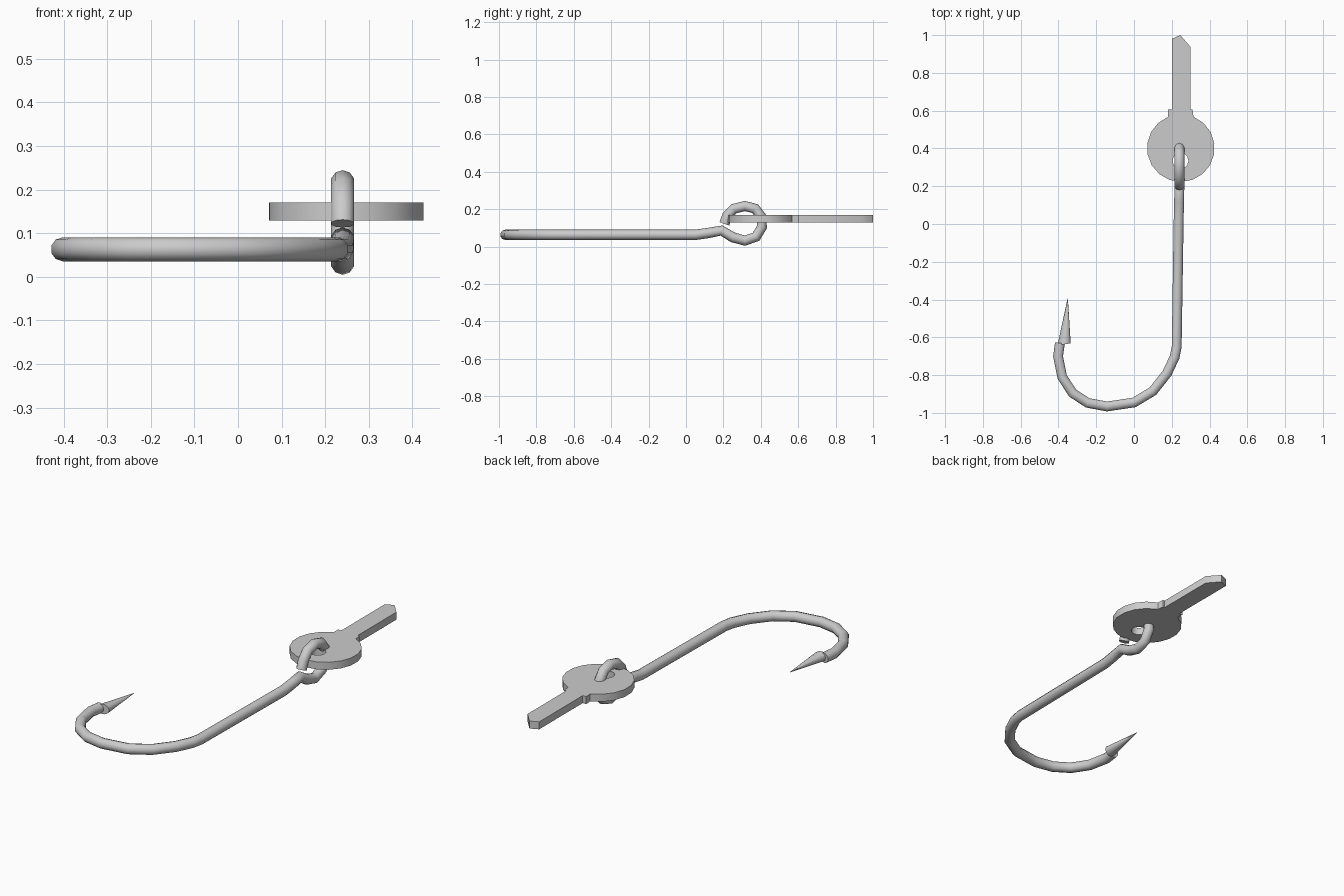
import bpy, bmesh
from math import sin, cos, pi, radians
from mathutils import Vector

if "Cube" in bpy.data.objects:
    bpy.data.objects.remove(bpy.data.objects["Cube"])


def finish(bm, name, smooth=True):
    bmesh.ops.recalc_face_normals(bm, faces=bm.faces)
    mesh = bpy.data.meshes.new(name)
    bm.to_mesh(mesh)
    bm.free()
    obj = bpy.data.objects.new(name, mesh)
    bpy.context.collection.objects.link(obj)
    if smooth:
        bpy.ops.object.select_all(action='DESELECT')
        obj.select_set(True)
        bpy.context.view_layer.objects.active = obj
        bpy.ops.object.shade_smooth_by_angle(angle=radians(50))
    return obj


def loft(bm, rings):
    """Bridge equal-sized rings of points and cap both ends."""
    loops = [[bm.verts.new(p) for p in ring] for ring in rings]
    n = len(loops[0])
    for a, b in zip(loops, loops[1:]):
        for i in range(n):
            j = (i + 1) % n
            bm.faces.new((a[i], a[j], b[j], b[i]))
    bm.faces.new(loops[0][::-1])
    bm.faces.new(loops[-1])


def wire(name, path, r, sides=10):
    """Round wire swept along a path with mitred joints."""
    pts = [Vector(p) for p in path]
    rings, u = [], Vector((0, 0, 1))
    for i, p in enumerate(pts):
        d0 = (p - pts[max(i - 1, 0)]).normalized()
        d1 = (pts[min(i + 1, len(pts) - 1)] - p).normalized()
        t = (d0 + d1).normalized()
        u = (u - t * u.dot(t)).normalized()
        v = t.cross(u)
        rings.append([p + r * (u * cos(2 * pi * k / sides) + v * sin(2 * pi * k / sides))
                      for k in range(sides)])
    bm = bmesh.new()
    loft(bm, rings)
    return finish(bm, name)


# Hook wire: bend, shank, then the upright eye loop
Z, R = 0.063, 0.0275
bend = [(-0.392, -0.63), (-0.402, -0.70), (-0.38, -0.81), (-0.325, -0.895),
        (-0.245, -0.947), (-0.143, -0.966), (0, -0.945), (0.10, -0.885),
        (0.175, -0.79), (0.215, -0.705), (0.226, -0.65)]
path = [(x, y, Z) for x, y in bend]
path += [(0.237, 0.05, Z), (0.239, 0.12, 0.073), (0.24, 0.19, 0.086)]
eye = [(0.25, 0.05), (0.315, 0.032), (0.375, 0.053), (0.406, 0.105), (0.403, 0.16),
       (0.37, 0.203), (0.315, 0.217), (0.255, 0.202), (0.22, 0.165), (0.205, 0.122)]
path += [(0.24, y, z) for y, z in eye]
wire("hook_wire", path, R)

# Barbed point: flared base tapering to the tip
bm = bmesh.new()
angles = [2 * pi * k / 10 for k in range(10)]
base = [(-0.37 + 0.035 * cos(a), -0.637 + 0.005 * cos(a), Z + R * sin(a)) for a in angles]
tip = [(-0.351 + 0.001 * cos(a), -0.395, Z + 0.001 * sin(a)) for a in angles]
loft(bm, [base, tip])
finish(bm, "barbed_point")

# Key: round bow, collar and pointed blade in a single flat outline
cx, cy, rad = 0.248, 0.402, 0.179
outline = [(0.31, 0.605), (0.30, 0.605), (0.30, 0.937), (0.245, 1.0), (0.20, 0.98),
           (0.20, 0.605), (0.18, 0.605)]
outline += [(cx + rad * cos(radians(112 + 316 * k / 16)),
             cy + rad * sin(radians(112 + 316 * k / 16))) for k in range(17)]
hole = [(0.246 + 0.042 * cos(2 * pi * k / 12), 0.335 + 0.042 * sin(2 * pi * k / 12))
        for k in range(12)]
bm = bmesh.new()
edges = []
for ring in (outline, hole):
    vs = [bm.verts.new((x, y, 0.129)) for x, y in ring]
    edges += [bm.edges.new((vs[i - 1], vs[i])) for i in range(len(vs))]
bmesh.ops.triangle_fill(bm, edges=edges, use_beauty=True)
ext = bmesh.ops.extrude_face_region(bm, geom=bm.faces[:], use_keep_orig=True)
bmesh.ops.translate(bm, vec=(0, 0, 0.041),
                    verts=[g for g in ext["geom"] if isinstance(g, bmesh.types.BMVert)])
finish(bm, "key", smooth=True)
